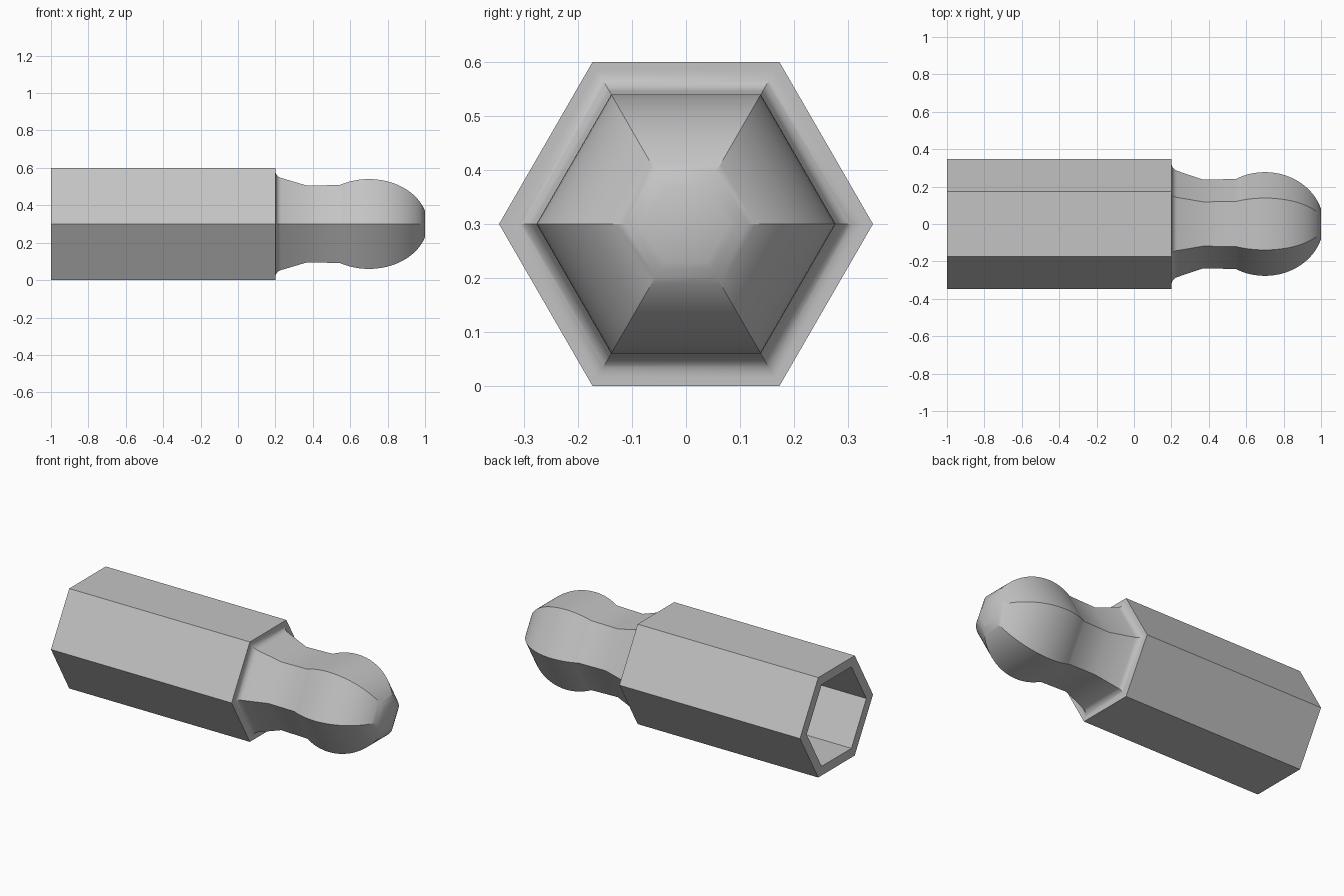
import bpy
import bmesh
from math import sin, cos, pi, radians, sqrt

SIDES = 6
AXIS_Z = 0.30

cube = bpy.data.objects.get("Cube")
if cube:
    bpy.data.objects.remove(cube, do_unlink=True)

# Single bare-metal grey
metal = bpy.data.materials.new("light grey metal")
grey = (0.55, 0.55, 0.55, 1)
metal.diffuse_color = grey
metal.use_nodes = True
metal.node_tree.nodes["Principled BSDF"].inputs["Base Color"].default_value = grey


def hex_ring(bm, x, apothem):
    """Hexagon across the x axis, flats facing up and down."""
    r = apothem / cos(pi / SIDES)
    angles = [2 * pi * i / SIDES for i in range(SIDES)]
    return [bm.verts.new((x, r * cos(a), AXIS_Z + r * sin(a))) for a in angles]


def hex_sweep(name, profile):
    """Join hexagons along a profile of (x, apothem) and cap both ends."""
    bm = bmesh.new()
    rings = [hex_ring(bm, x, r) for x, r in profile]
    for a, b in zip(rings, rings[1:]):
        for i in range(SIDES):
            j = (i + 1) % SIDES
            bm.faces.new((a[i], a[j], b[j], b[i]))
    bm.faces.new(rings[0])
    bm.faces.new(rings[-1])
    bmesh.ops.recalc_face_normals(bm, faces=bm.faces)
    mesh = bpy.data.meshes.new(name)
    bm.to_mesh(mesh)
    bm.free()
    mesh.materials.append(metal)
    obj = bpy.data.objects.new(name, mesh)
    bpy.context.collection.objects.link(obj)
    return obj


# Socket floor and wall, rim, then the outside of the shank
socket = [(-0.15, 0.245), (-1.0, 0.245)]
shank = [(-1.0, 0.30), (0.20, 0.30)]

# Rounded fillet at the shoulder, tapering into the straight neck
fillet = [(0.24 - 0.04 * cos(t), 0.285 - 0.04 * sin(t))
          for t in (radians(75) * i / 8 for i in range(9))]
neck = [(0.37, 0.205)]

# Ball end, an oval arc cut off flat at the tip
BALL_X, BALL_LENGTH, BALL_R = 0.70, 0.3135, 0.24
START, END, STEPS = 0.545, 1.0, 28
first = -(BALL_X - START) / BALL_LENGTH
last = (END - BALL_X) / BALL_LENGTH


def ball_point(angle):
    return (BALL_X - BALL_LENGTH * cos(angle), BALL_R * sin(angle))


from_angle = pi / 2 - 0.517
to_angle = pi - 0.294
ball = [ball_point(from_angle + (to_angle - from_angle) * i / STEPS)
        for i in range(STEPS + 1)]
ball[0] = (START, BALL_R * sqrt(1 - first ** 2))
ball[-1] = (END, BALL_R * sqrt(1 - last ** 2))

bit = hex_sweep("hex_ball_end_bit", socket + shank + fillet + neck + ball)

# Smooth along the curves, sharp on the hexagon edges
bpy.ops.object.select_all(action='DESELECT')
bit.select_set(True)
bpy.context.view_layer.objects.active = bit
bpy.ops.object.shade_smooth_by_angle(angle=radians(30))
